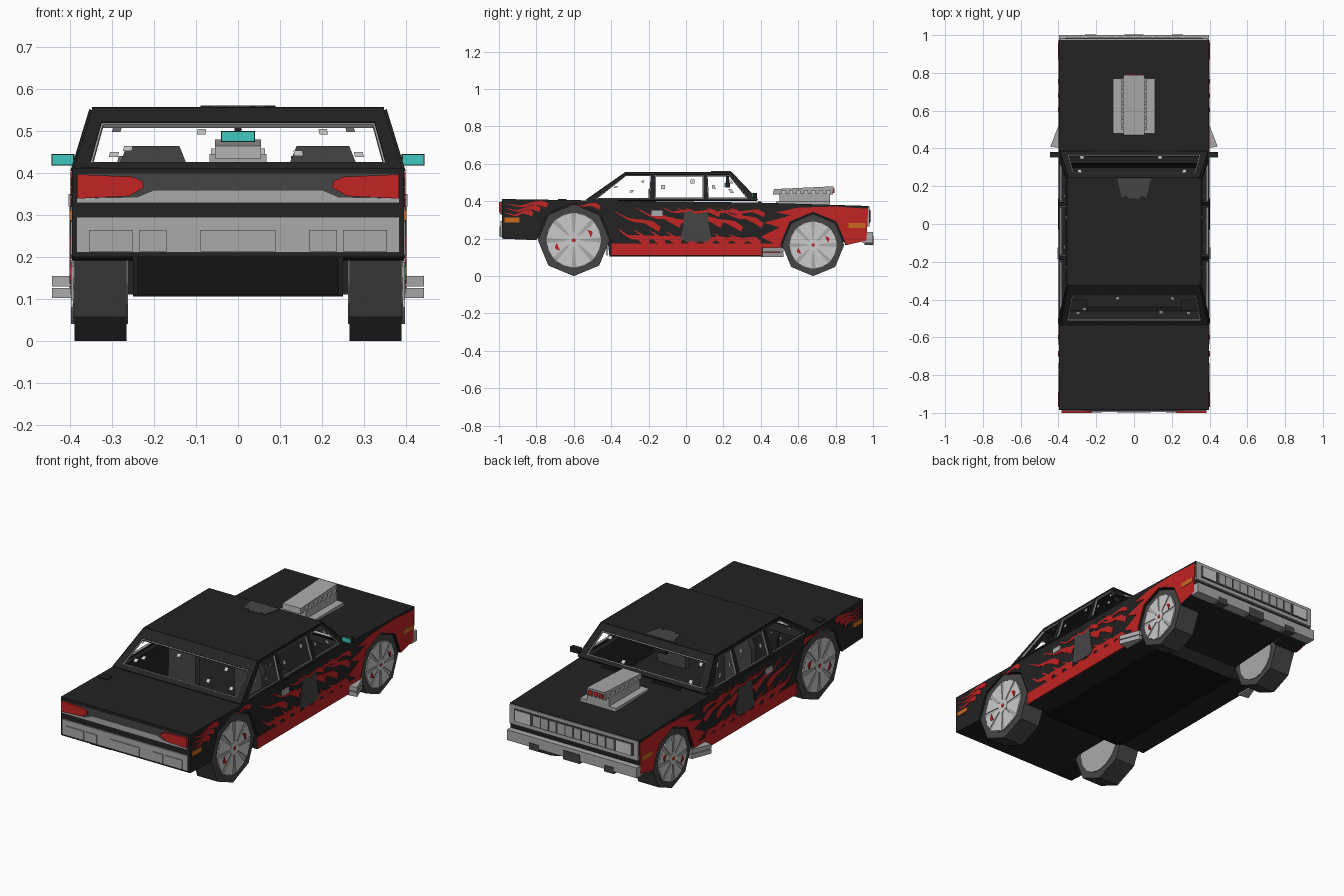
import bpy, bmesh, math
from mathutils import Vector

cube = bpy.data.objects.get("Cube")
if cube:
    bpy.data.objects.remove(cube, do_unlink=True)


def material(name, r, g, b):
    m = bpy.data.materials.new(name)
    m.use_nodes = True
    m.diffuse_color = (r, g, b, 1)
    m.node_tree.nodes["Principled BSDF"].inputs["Base Color"].default_value = (r, g, b, 1)
    return m


black = material("black paint", .016, .016, .016)
shadow = material("underbody black", .006, .006, .006)
rubber = material("dark grey", .06, .06, .06)
chrome = material("chrome grey", .4, .4, .4)
silver = material("light silver", .6, .6, .6)
red = material("red paint", .54, .017, .017)
teal = material("teal mirror", .05, .58, .52)
orange = material("orange marker", .6, .14, .013)


def finish(name, bm, mat):
    bmesh.ops.recalc_face_normals(bm, faces=bm.faces)
    mesh = bpy.data.meshes.new(name)
    bm.to_mesh(mesh)
    bm.free()
    mesh.materials.append(mat)
    obj = bpy.data.objects.new(name, mesh)
    bpy.context.collection.objects.link(obj)
    return obj


def prism(name, outlines, axis, start, end, mat):
    """Extrude flat outlines along an axis."""
    bm = bmesh.new()
    place = {"x": lambda p, d: (d, p[0], p[1]),
             "y": lambda p, d: (p[0], d, p[1]),
             "z": lambda p, d: (p[0], p[1], d)}[axis]
    for outline in outlines:
        near = [bm.verts.new(place(p, start)) for p in outline]
        far = [bm.verts.new(place(p, end)) for p in outline]
        bm.faces.new(near)
        bm.faces.new(far[::-1])
        for i in range(len(near)):
            j = (i + 1) % len(near)
            bm.faces.new((near[i], far[i], far[j], near[j]))
    return finish(name, bm, mat)


def rect(a0, a1, b0, b1):
    return [(a0, b0), (a1, b0), (a1, b1), (a0, b1)]


def flip(outline):
    return [(-a, b) for a, b in outline]


def both(name, outlines, start, end, mat):
    """Same part on the left and right sides."""
    for side, s in (("left", 1), ("right", -1)):
        prism(f"{side}_{name}", outlines, "x", s * start, s * end, mat)


# Body: slices with wheel arches and a cabin well
WHEELS = {"rear": (-.6, .192), "front": (.68, .166)}


def arch(which, gap):
    y, r = WHEELS[which]
    return [(y - math.cos(k * math.pi / 4) * (r + gap),
             r + math.sin(k * math.pi / 4) * (r + gap)) for k in range(5)]


def body_profile(arches, well):
    bottom = [(-.985, .2)]
    if arches:
        bottom += arch("rear", .008) + [(-.4, .11), (.508, .11)] + arch("front", .006)
    else:
        bottom += [(-.42, .2), (-.41, .11), (.5, .11), (.53, .165)]
    top = [(.965, .19), (.975, .375), (.38, .393)]
    if well:
        top += [(.32, .39), (.3, .2), (-.44, .2), (-.46, .39)]
    return bottom + top + [(-.53, .405), (-.985, .412)]


prism("body_core", [body_profile(False, True)], "x", -.25, .25, black)
both("body_inner", [body_profile(True, True)], .25, .36, black)
both("body_side", [body_profile(True, False)], .36, .396, black)
prism("underbody", [rect(-.25, .25, -.41, .5)], "z", .106, .111, shadow)
prism("underbody_step", [rect(-.24, .24, .11, .2)], "y", -.425, -.42, shadow)


# Painted flames
def tongue(y, z, dy, dz, width):
    upper, lower = [], []
    for k in range(6):
        t = k / 6
        cy, cz = y + dy * t, z + dz * t + .012 * math.sin(t * 7)
        half = width * (1 - t) * (.8 + .35 * (k % 2))
        upper.append((cy + half * .4, cz + half))
        lower.append((cy - half * .4, cz - half))
    return upper + [(y + dy, z + dz)] + lower[::-1]


flames = [rect(-.4, .508, .11, .175)]
flames.append([(.508, .11)] + arch("front", .012) +
              [(.965, .19), (.974, .36), (.8, .372), (.6, .366), (.48, .34), (.56, .325),
               (.42, .285), (.5, .26), (.4, .21), (.47, .175), (.45, .13)])
for k in range(8):
    flames.append(tongue(-.2 + k * .085, .17, -.17, .085 - k * .004, .02))
for k in range(6):
    flames.append(tongue(-.14 + k * .11, .25 + k % 2 * .02, -.25, .1, .016))
for k in range(4):
    flames.append(tongue(.06 + k * .12, .325, -.2, .045, .012))
for k in range(3):
    flames.append(tongue(-.74 - k * .04, .378 - k * .024, -.23 + k * .04, .01, .014))
flames.append(tongue(-.46, .365, -.16, .03, .012))
both("flames", flames, .394, .399, red)

# Side fittings
both("door_panel", [[(-.03, .2), (0, .185), (.12, .185), (.135, .21), (.12, .28), (.115, .345),
                     (.06, .33), (.02, .35), (-.01, .34), (-.015, .26)]], .396, .402, rubber)
both("door_handle", [rect(-.185, -.125, .32, .35)], .396, .404, chrome)
both("marker_lights", [rect(-.97, -.89, .287, .312), rect(.87, .96, .257, .283)],
     .396, .402, orange)
for s in (1, -1):
    for z in (.102, .13):
        prism("exhaust_pipe", [[(s * .38, .52), (s * .4, .52), (s * .443, .41), (s * .38, .4)]],
              "z", z, z + .024, chrome)

# Wheels
for end, (y, r) in WHEELS.items():
    for side, s in (("left", 1), ("right", -1)):
        tag = f"{end}_{side}"

        def ring(radius, count):
            return [(y + radius * math.cos(2 * math.pi * k / count),
                     r + radius * math.sin(2 * math.pi * k / count)) for k in range(count)]

        def wedge(angle, inner, outer, spread):
            return [(y + d * math.cos(angle + a), r + d * math.sin(angle + a))
                    for d, a in ((inner, -.25), (outer, -spread), (outer, spread), (inner, .25))]

        angles = [k * math.pi / 4 + .4 for k in range(8)]
        prism(tag + "_tyre", [ring(r, 8)], "x", s * .266, s * .39, rubber)
        prism(tag + "_rim", [ring(r * .76, 16)], "x", s * .262, s * .394, chrome)
        prism(tag + "_spokes", [wedge(a, r * .15, r * .76, .3) for a in angles],
              "x", s * .394, s * .398, silver)
        prism(tag + "_hub", [ring(r * .2, 8)], "x", s * .394, s * .4, silver)
        prism(tag + "_studs", [ring(r * .06, 6)] + [wedge(a, r * .48, r * .56, .06)
              for a in angles[::4]], "x", s * .394, s * .402, red)

# Cabin: pillars and window frames around open panes
B, T = .403, .55


def panel(name, corners, u0, u1, v0, v1, glints):
    a, b, c, d = [Vector(p) for p in corners]

    def at(u, v):
        return a.lerp(b, u).lerp(d.lerp(c, u), v)

    def frame(label, outer, inner, mat, thickness):
        bm = bmesh.new()
        loops = [[bm.verts.new(at(u, v)) for u, v in rect(*box)] for box in (outer, inner)]
        for i in range(4):
            j = (i + 1) % 4
            bm.faces.new((loops[0][i], loops[0][j], loops[1][j], loops[1][i]))
        mod = finish(label, bm, mat).modifiers.new("thickness", "SOLIDIFY")
        mod.thickness, mod.offset = thickness, 0

    frame(name + "_frame", (0, 1, 0, 1), (u0, u1, v0, v1), black, .016)
    du, dv = .005 / (b - a).length, .005 / (d - a).length
    frame(name + "_trim", (u0, u1, v0, v1),
          (u0 + du, u1 - du, v0 + dv, v1 - dv), chrome, .01)
    bm = bmesh.new()
    for u, v in glints:
        hu, hv = .011 / (b - a).length, .011 / (d - a).length
        bm.faces.new([bm.verts.new(at(*p)) for p in rect(u - hu, u + hu, v - hv, v + hv)])
    finish(name + "_glints", bm, silver)


low, high = (-.53, -.18, .107, .38), (-.32, -.18, .107, .24)
for side, s in (("left", 1), ("right", -1)):
    for k, (u0, u1) in enumerate(((.1, .96), (.05, .95), (.04, .86))):
        panel(f"{side}_window_{k + 1}",
              [(s * .392, low[k], B), (s * .392, low[k + 1], B),
               (s * .347, high[k + 1], T), (s * .347, high[k], T)],
              u0, u1, .07, .93, ((.6, .35), (.75, .7), (.2, .5))[k % 2:])
panel("rear_window", [(-.392, low[0], B), (.392, low[0], B), (.347, high[0], T),
                      (-.347, high[0], T)], .045, .955, .11, .76,
      ((.11, .28), (.15, .38), (.38, .65), (.69, .3), (.88, .28), (.78, .65)))
panel("windscreen", [(-.392, low[3], B), (.392, low[3], B), (.347, high[3], T),
                     (-.347, high[3], T)], .045, .955, .11, .8,
      ((.1, .7), (.14, .2), (.68, .2), (.87, .7)))
prism("roof", [rect(-.348, .348, -.325, .245)], "z", .54, .557, black)
prism("roof_patch", [[(-.09, .24), (-.065, .14), (-.04, .15), (-.03, .135), (.03, .135),
                      (.04, .15), (.065, .14), (.09, .24)]], "z", .557, .561, rubber)

# Interior and mirrors
seat = [(.12, .2), (.29, .2), (.285, .415), (.265, .465), (.14, .465), (.12, .415)]
prism("seat_backs", [seat, flip(seat)], "y", -.2, -.165, rubber)
prism("rear_view_mirror", [rect(-.04, .04, .474, .5)], "y", .21, .235, black)
prism("rear_view_glass", [rect(-.039, .039, .475, .499)], "y", .206, .21, teal)
prism("mirror_stem", [rect(-.008, .008, .49, .545)], "y", .215, .23, black)
for s in (1, -1):
    prism("side_mirror", [rect(s * .39, s * .445, .418, .445)], "y", .355, .38, black)
    prism("side_mirror_glass", [rect(s * .392, s * .444, .419, .444)], "y", .351, .355, teal)
    prism("wiper", [rect(s * .07, s * .24, .385, .4)], "z", .39, .4, black)
prism("fuel_flap", [rect(-.375, -.325, -.685, -.64)], "z", .405, .413, black)

# Engine blower through the hood
prism("blower_base", [rect(-.11, .11, .48, .77)], "z", .37, .4, chrome)
prism("blower_block", [rect(-.068, .068, .5, .77)], "z", .4, .445, chrome)
prism("blower_scoop", [[(.465, .435), (.785, .435), (.79, .48), (.47, .465)]],
      "x", -.055, .055, chrome)
prism("blower_ribs", [rect(s * .054, s * .064, y, y + .022) for s in (1, -1)
                      for y in [.51 + .04 * k for k in range(7)]], "z", .44, .458, silver)
prism("blower_intakes", [rect(x - .012, x + .012, .445, .468) for x in (-.033, 0, .033)],
      "y", .785, .793, red)

# Tail: bumper, lights and trim
prism("rear_bumper", [rect(-.385, .385, .21, .295)], "y", -.992, -.98, chrome)
prism("rear_bumper_panels", [rect(a, b, .213, .264) for a, b in
      ((-.355, -.25), (-.235, -.17), (-.09, .09), (.17, .235), (.25, .355))],
      "y", -.997, -.99, chrome)
prism("tail_panel", [rect(-.385, .385, .33, .4)], "y", -.99, -.98, rubber)
prism("tail_trim", [[(-.385, .328), (.385, .328), (.385, .34), (.24, .343), (.2, .36),
                     (-.2, .36), (-.24, .343), (-.385, .34)]], "y", -.994, -.985, chrome)
lamp = [(.225, .365), (.26, .345), (.384, .339), (.384, .397), (.25, .391), (.227, .38)]
prism("tail_lights", [lamp, flip(lamp)], "y", -1, -.985, red)

# Nose: grille, headlights and bumper
prism("grille_surround", [rect(-.393, .393, .265, .372)], "y", .96, .982, chrome)
prism("grille_recess", [rect(-.365, .365, .285, .355)], "y", .98, .985, rubber)
prism("grille_bars", [rect(x - .021, x + .021, .292, .348) for x in
                      [.05 * k - .225 for k in range(10)]], "y", .98, .988, chrome)
prism("headlights", [rect(x - .045, x + .045, .29, .35) for x in (-.31, .31)],
      "y", .98, .989, silver)
prism("front_bumper", [rect(-.398, .398, .178, .235)], "y", .945, 1, chrome)
prism("bumper_plates", [rect(-.05, .05, .165, .215), rect(-.26, -.2, .165, .2),
                        rect(.2, .26, .165, .2)], "y", .955, 1.003, rubber)
